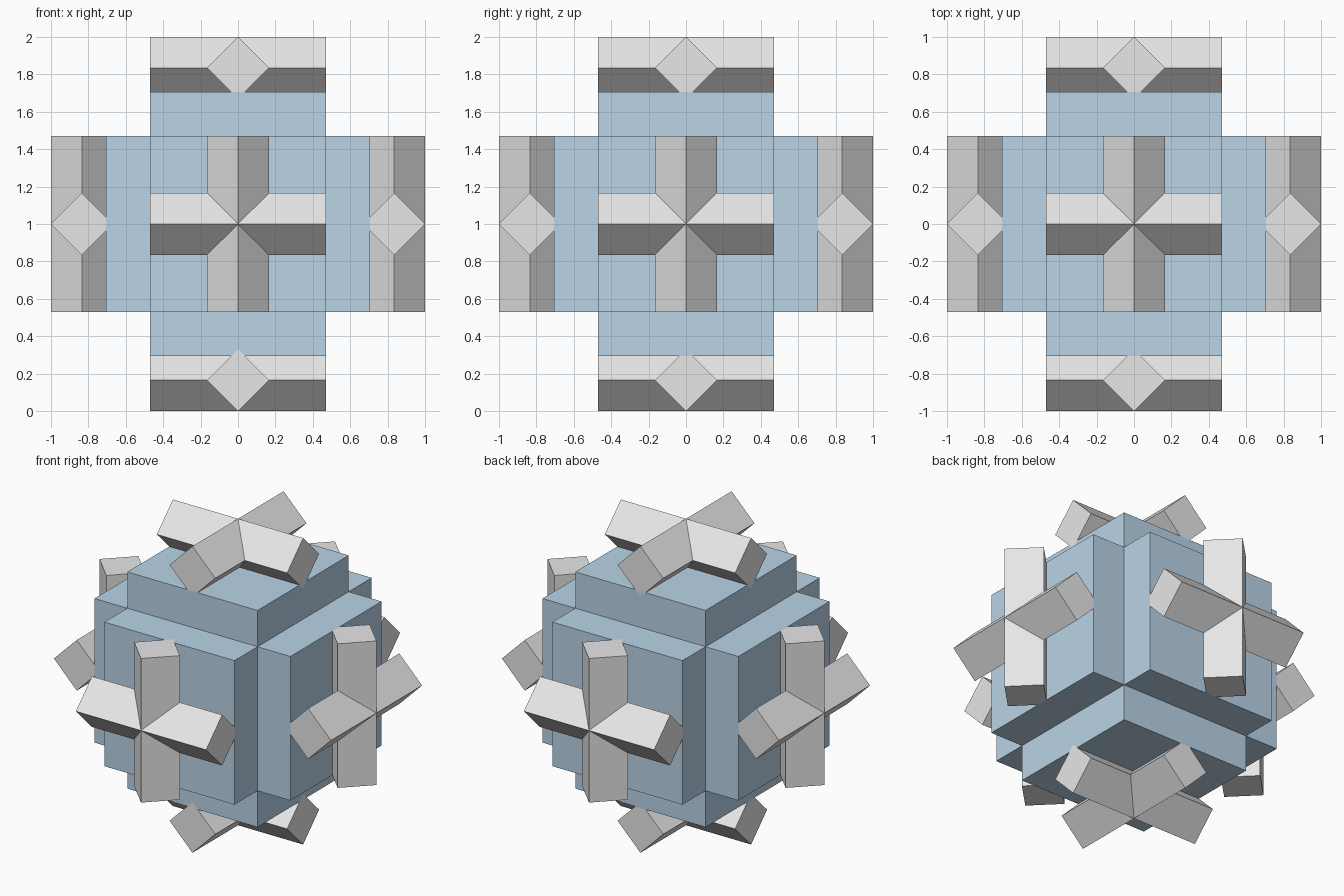
import bpy
import bmesh
from math import radians
from mathutils import Matrix, Vector

HALF = 0.47       # half width of the core and half length of the bars
REACH = 0.707     # distance from the centre to each block face
BAR_R = 0.165     # half diagonal of a bar
BAR_D = 1 - BAR_R # distance from the centre to a bar's axis
CENTRE = Matrix.Translation((0, 0, 1))


def make_material(name, colour):
    mat = bpy.data.materials.new(name)
    mat.use_nodes = True
    mat.diffuse_color = colour
    mat.node_tree.nodes["Principled BSDF"].inputs["Base Color"].default_value = colour
    return mat


def make_object(name, bm, mat):
    bmesh.ops.recalc_face_normals(bm, faces=bm.faces)
    mesh = bpy.data.meshes.new(name)
    bm.to_mesh(mesh)
    bm.free()
    mesh.materials.append(mat)
    obj = bpy.data.objects.new(name, mesh)
    bpy.context.collection.objects.link(obj)
    return obj


cube = bpy.data.objects.get("Cube")
if cube:
    bpy.data.objects.remove(cube, do_unlink=True)

blue = make_material("soft blue", (0.49, 0.66, 0.80, 1))
grey = make_material("light grey", (0.80, 0.80, 0.80, 1))

# Core: a cube with every face pushed out into a block
bm = bmesh.new()
bmesh.ops.create_cube(bm, size=2 * HALF)
bm.normal_update()
for face in bmesh.ops.extrude_discrete_faces(bm, faces=bm.faces[:])["faces"]:
    face.normal_update()
    bmesh.ops.translate(bm, verts=face.verts[:], vec=face.normal * (REACH - HALF))
bmesh.ops.transform(bm, matrix=CENTRE, verts=bm.verts)
make_object("core_block", bm, blue)

# Crossed bars: two square bars turned on edge, on each of the six sides
sides = {
    "left": (1, 0, 0), "right": (-1, 0, 0),
    "back": (0, 1, 0), "front": (0, -1, 0),
    "top": (0, 0, 1), "bottom": (0, 0, -1),
}
for side, direction in sides.items():
    turn = Vector(direction).to_track_quat("Z", "Y").to_matrix().to_4x4()
    for label, angle in (("first", 0), ("second", 90)):
        bm = bmesh.new()
        width = BAR_R * 2 ** 0.5
        placement = (CENTRE @ turn @ Matrix.Translation((0, 0, BAR_D))
                     @ Matrix.Rotation(radians(angle), 4, "Z")
                     @ Matrix.Rotation(radians(45), 4, "X")
                     @ Matrix.Diagonal((2 * HALF, width, width, 1)))
        bmesh.ops.create_cube(bm, size=1, matrix=placement)
        make_object(f"{side}_{label}_bar", bm, grey)
